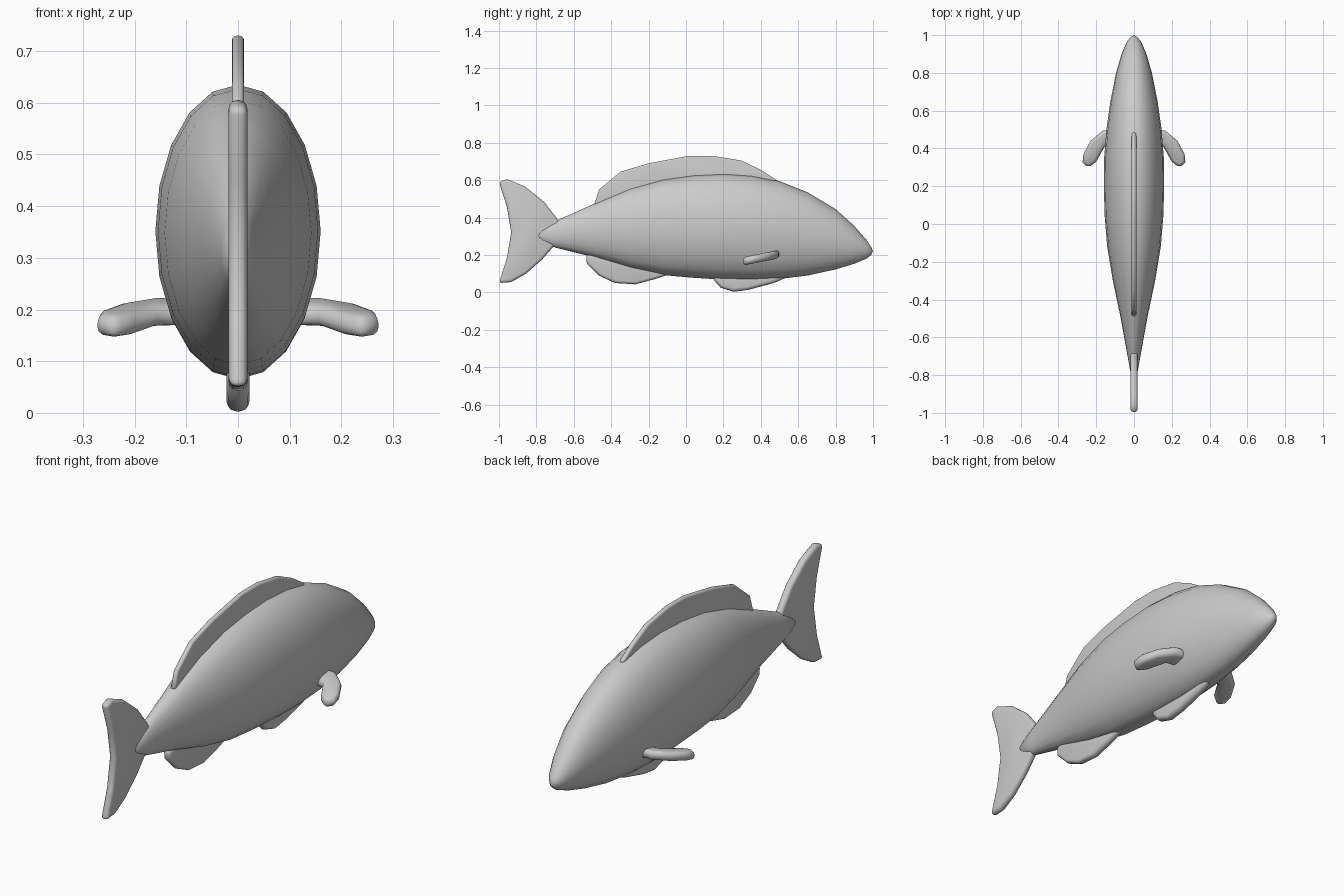
import bpy
import bmesh
from math import cos, sin, tau

if "Cube" in bpy.data.objects:
    bpy.data.objects.remove(bpy.data.objects["Cube"])

grey = bpy.data.materials.new("plain grey")
grey.use_nodes = True
tone = (0.6, 0.6, 0.6, 1)
grey.diffuse_color = tone
grey.node_tree.nodes["Principled BSDF"].inputs["Base Color"].default_value = tone


def finish(name, bm):
    """Turn a bmesh into a smooth shaded object."""
    bmesh.ops.recalc_face_normals(bm, faces=bm.faces)
    for face in bm.faces:
        face.smooth = True
    mesh = bpy.data.meshes.new(name)
    bm.to_mesh(mesh)
    bm.free()
    mesh.materials.append(grey)
    obj = bpy.data.objects.new(name, mesh)
    bpy.context.collection.objects.link(obj)
    return obj


def upright(u, v, w):
    return (w, u, v)


def tilted(u, v, w):
    return (u, v, 0.185 + (v - 0.4) * 0.2 + w)


def fin(name, outline, half, place=upright):
    """Thin plate with a rounded rim."""
    bm = bmesh.new()
    near, far = [[bm.verts.new(place(u, v, w)) for u, v in outline] for w in (-half, half)]
    bm.faces.new(near)
    bm.faces.new(far)
    for i in range(len(outline)):
        bm.faces.new((near[i - 1], near[i], far[i], far[i - 1]))
    obj = finish(name, bm)
    rim = obj.modifiers.new("rounded rim", "BEVEL")
    rim.width = half * 0.85
    rim.segments = 3
    rim.limit_method = "ANGLE"
    rim.angle_limit = 1.0
    return obj


# Body: elliptical rings as (y, bottom, top, half width)
rings = [
    (-0.8, 0.275, 0.33, 0.016), (-0.7, 0.24, 0.38, 0.034),
    (-0.5, 0.19, 0.47, 0.07), (-0.3, 0.13, 0.555, 0.112),
    (-0.12, 0.092, 0.605, 0.142), (0.04, 0.078, 0.627, 0.155),
    (0.2, 0.068, 0.635, 0.16), (0.35, 0.065, 0.625, 0.158),
    (0.5, 0.072, 0.595, 0.146), (0.65, 0.09, 0.535, 0.125),
    (0.8, 0.123, 0.445, 0.095), (0.9, 0.153, 0.355, 0.066),
    (0.965, 0.18, 0.28, 0.038), (0.99, 0.2, 0.243, 0.018),
]
SIDES = 20
bm = bmesh.new()
loops = []
for y, low, high, wide in rings:
    mid, tall = (low + high) / 2, (high - low) / 2
    loops.append([bm.verts.new((wide * cos(tau * k / SIDES), y, mid + tall * sin(tau * k / SIDES)))
                  for k in range(SIDES)])
for a, b in zip(loops, loops[1:]):
    for k in range(SIDES):
        bm.faces.new((a[k - 1], a[k], b[k], b[k - 1]))
for loop, tip in ((loops[0], (0, -0.81, 0.302)), (loops[-1], (0, 1, 0.221))):
    point = bm.verts.new(tip)
    for k in range(SIDES):
        bm.faces.new((loop[k - 1], loop[k], point))
finish("body", bm)

# Fins along the middle, outlined in (y, z)
fin("dorsal_fin", [
    (-0.49, 0.47), (-0.465, 0.55), (-0.35, 0.645), (-0.2, 0.69), (0.015, 0.73),
    (0.145, 0.73), (0.295, 0.705), (0.4, 0.655), (0.49, 0.597), (0.35, 0.55),
    (0, 0.55), (-0.3, 0.48), (-0.45, 0.42)], 0.012)
fin("tail_fin", [
    (-1, 0.59), (-0.955, 0.605), (-0.86, 0.565), (-0.76, 0.485), (-0.69, 0.395),
    (-0.64, 0.315), (-0.7, 0.255), (-0.77, 0.175), (-0.855, 0.1), (-0.935, 0.055),
    (-1, 0.05), (-0.957, 0.185), (-0.935, 0.32), (-0.957, 0.455)], 0.018)
fin("anal_fin", [
    (-0.535, 0.2), (-0.53, 0.155), (-0.465, 0.09), (-0.38, 0.05), (-0.27, 0.043),
    (-0.17, 0.07), (-0.08, 0.1), (-0.2, 0.17), (-0.4, 0.22)], 0.018)
fin("pelvic_fin", [
    (0.14, 0.075), (0.185, 0.025), (0.255, 0.003), (0.335, 0.014), (0.47, 0.05),
    (0.54, 0.08), (0.4, 0.13), (0.2, 0.13)], 0.022)

# Side fins swept backwards, outlined in (x, y)
pectoral = [(0.1, 0.5), (0.165, 0.495), (0.23, 0.44), (0.268, 0.37), (0.272, 0.325),
            (0.24, 0.298), (0.2, 0.33), (0.155, 0.41), (0.1, 0.42)]
for name, side in (("left_pectoral_fin", 1), ("right_pectoral_fin", -1)):
    fin(name, [(side * x, y) for x, y in pectoral], 0.022, tilted)
